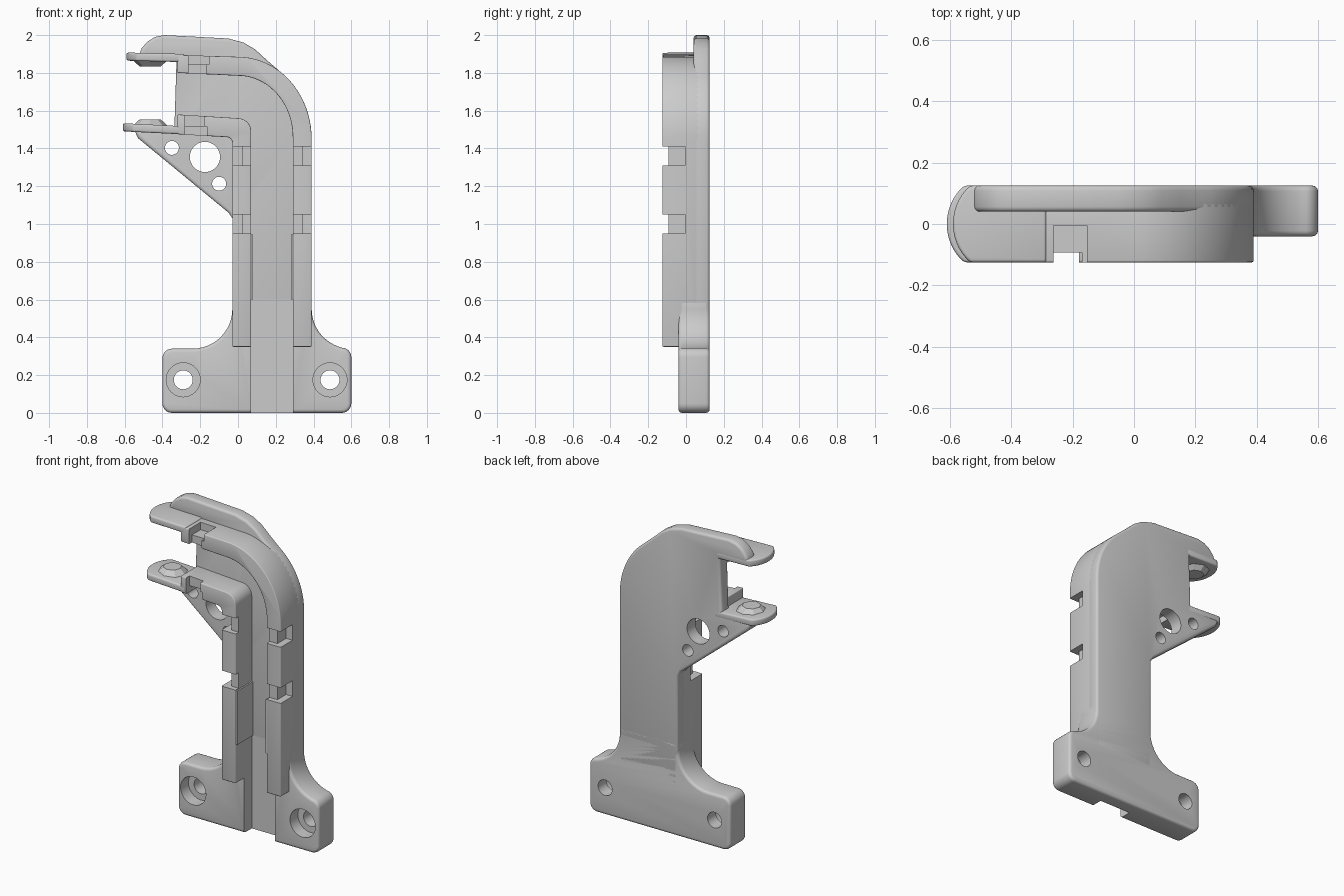
import bpy, bmesh
from math import sin, cos, radians

cube = bpy.data.objects.get("Cube")
if cube:
    bpy.data.objects.remove(cube, do_unlink=True)

grey = bpy.data.materials.new("plain grey")
grey.use_nodes = True
grey.diffuse_color = (0.6, 0.6, 0.6, 1)
grey.node_tree.nodes["Principled BSDF"].inputs["Base Color"].default_value = (0.6, 0.6, 0.6, 1)


def arc(cx, cz, rx, rz, start, end, steps=12):
    angles = [radians(start + (end - start) * i / steps) for i in range(steps + 1)]
    return [(cx + rx * cos(a), cz + rz * sin(a)) for a in angles]


def activate(obj):
    bpy.ops.object.select_all(action="DESELECT")
    obj.select_set(True)
    bpy.context.view_layer.objects.active = obj


def prism(name, outline, low, high, axis="y", slope=0.0, bevel=0.0):
    """Extrude an outline along y, or along z with a lengthwise slope."""
    def place(p, d):
        return (p[0], d, p[1]) if axis == "y" else (p[0], p[1], d + slope * p[0])
    bm = bmesh.new()
    lower = [bm.verts.new(place(p, low)) for p in outline]
    upper = [bm.verts.new(place(p, high)) for p in outline]
    bm.faces.new(lower)
    bm.faces.new(upper)
    n = len(outline)
    for i in range(n):
        j = (i + 1) % n
        bm.faces.new((lower[i], lower[j], upper[j], upper[i]))
    bmesh.ops.recalc_face_normals(bm, faces=bm.faces)
    mesh = bpy.data.meshes.new(name)
    bm.to_mesh(mesh)
    bm.free()
    obj = bpy.data.objects.new(name, mesh)
    bpy.context.collection.objects.link(obj)
    mesh.materials.append(grey)
    if bevel:
        mod = obj.modifiers.new("rounded edges", "BEVEL")
        mod.width, mod.segments, mod.limit_method = bevel, 3, "ANGLE"
        mod.angle_limit = radians(40)
        activate(obj)
        bpy.ops.object.modifier_apply(modifier=mod.name)
    return obj


def box(name, x0, x1, y0, y1, z0, z1):
    return prism(name, [(x0, z0), (x1, z0), (x1, z1), (x0, z1)], y0, y1)


def hole(x, z, r, y0=-0.3, y1=0.3):
    return prism("hole_cutter", arc(x, z, r, r, 0, 348.75, 31), y0, y1)


def cut(obj, cutters):
    for cutter in cutters:
        cutter.hide_render = True
        mod = obj.modifiers.new("cut", "BOOLEAN")
        mod.operation, mod.solver, mod.object = "DIFFERENCE", "EXACT", cutter
        activate(obj)
        bpy.ops.object.modifier_apply(modifier=mod.name)
        bpy.data.objects.remove(cutter, do_unlink=True)


FRONT, BACK, FLOOR = -0.125, 0.125, 0.04

# Mounting foot with curved webs, countersunk screw holes and channel
foot = prism("mounting_foot",
             arc(-0.35, 0.05, 0.05, 0.05, 180, 270, 6)
             + arc(0.55, 0.05, 0.05, 0.05, 270, 360, 6)
             + arc(0.55, 0.295, 0.05, 0.05, 0, 90, 6)
             + arc(0.60, 0.55, 0.21, 0.21, 250, 180)
             + [(0.39, 0.6), (-0.03, 0.6)]
             + arc(-0.24, 0.55, 0.21, 0.21, 0, -90)
             + arc(-0.35, 0.29, 0.05, 0.05, 90, 180, 6),
             -0.04, BACK, bevel=0.018)
cutters = [box("channel_cutter", 0.07, 0.29, -0.3, FLOOR, -0.1, 0.8)]
for x in (-0.29, 0.487):
    cutters += [hole(x, 0.175, 0.05), hole(x, 0.175, 0.09, -0.3, 0.04)]
cut(foot, cutters)

# Back plate: channel floor, raised top rim and triangular gusset
plate = prism("back_plate",
              [(-0.03, 0.3), (0.39, 0.3)]
              + arc(0, 1.45, 0.39, 0.435, 0, 55)
              + [(0.15, 1.87), (0.09, 1.925), (0.03, 1.96), (-0.05, 1.982)]
              + [(-0.39, 2.0), (-0.44, 1.99), (-0.48, 1.965), (-0.51, 1.93)]
              + [(-0.53, 1.88), (-0.325, 1.88), (-0.337, 1.50), (-0.55, 1.50)]
              + [(-0.53, 1.455), (-0.05, 1.06), (-0.03, 1.03)],
              FLOOR, BACK, bevel=0.016)
cut(plate, [hole(-0.35, 1.403, 0.037), hole(-0.175, 1.355, 0.08), hole(-0.10, 1.213, 0.037)])

# Channel walls following the bend
outer = prism("outer_channel_wall",
              [(0.39, 0.35)] + arc(0, 1.45, 0.39, 0.435, 0, 90, 20)
              + [(-0.32, 1.895), (-0.32, 1.80)]
              + arc(0, 1.46, 0.29, 0.325, 90, 0, 20) + [(0.29, 0.35)],
              FRONT, 0.07, bevel=0.006)
inner = prism("inner_channel_wall",
              [(-0.03, 0.35), (0.07, 0.35)]
              + arc(0, 1.49, 0.07, 0.07, 0, 90, 8)
              + [(-0.32, 1.58), (-0.32, 1.475)]
              + arc(-0.06, 1.43, 0.03, 0.03, 90, 0, 6),
              FRONT, 0.07, bevel=0.006)


def tie_notch(deep, shallow):
    """Stepped strap notch: deep outside the wall, shallow over the inner rib."""
    return [box("notch_cutter", deep[0], deep[1], -0.3, -0.005, deep[2], deep[3]),
            box("rib_cutter", shallow[0], shallow[1], -0.3, -0.093, shallow[2], shallow[3])]


outer_cuts = tie_notch((-0.262, -0.153, 1.845, 2.0), (-0.262, -0.17, 1.7, 1.86))
inner_cuts = tie_notch((-0.28, -0.165, 1.4, 1.515), (-0.28, -0.18, 1.5, 1.65))
for z in (0.95, 1.31):
    top = z + 0.1
    outer_cuts += tie_notch((0.345, 0.45, z, top), (0.25, 0.36, z, top))
    inner_cuts += tie_notch((-0.1, 0.02, z, top), (0.0, 0.1, z, top))
cut(outer, outer_cuts)
cut(inner, inner_cuts)

# Slim grip ridges inside the channel
box("inner_grip_ridge", 0.06, 0.08, FRONT + 0.005, 0.05, 0.6, 0.945)
box("outer_grip_ridge", 0.28, 0.30, FRONT + 0.005, 0.05, 0.6, 0.945)

# Jaws with rounded tips and faceted pads
for label, tip, z, slope, side in (("upper", -0.59, 1.85, -0.025, -1),
                                   ("lower", -0.61, 1.46, -0.05, 1)):
    outline = arc(tip + 0.15, 0, 0.15, 0.16, 128.6, 231.4, 14)
    outline = [(x, max(FRONT, min(BACK, y))) for x, y in outline]
    prism(label + "_jaw", outline + [(-0.285, FRONT), (-0.285, BACK)],
          z, z + 0.043, "z", slope, bevel=0.01)
    surface = z - slope * 0.465 + (0.043 if side > 0 else 0)
    bpy.ops.mesh.primitive_cone_add(vertices=8, radius1=0.1, radius2=0.055, depth=0.04,
                                    location=(-0.465, 0, surface + side * 0.008),
                                    rotation=(0 if side > 0 else radians(180), 0, 0))
    pad = bpy.context.object
    pad.name = label + "_grip_pad"
    pad.data.materials.append(grey)

# Smooth curved surfaces while keeping crisp edges
for obj in bpy.context.scene.objects:
    if obj.type == "MESH" and "pad" not in obj.name:
        activate(obj)
        bpy.ops.object.shade_smooth_by_angle(angle=radians(35))
